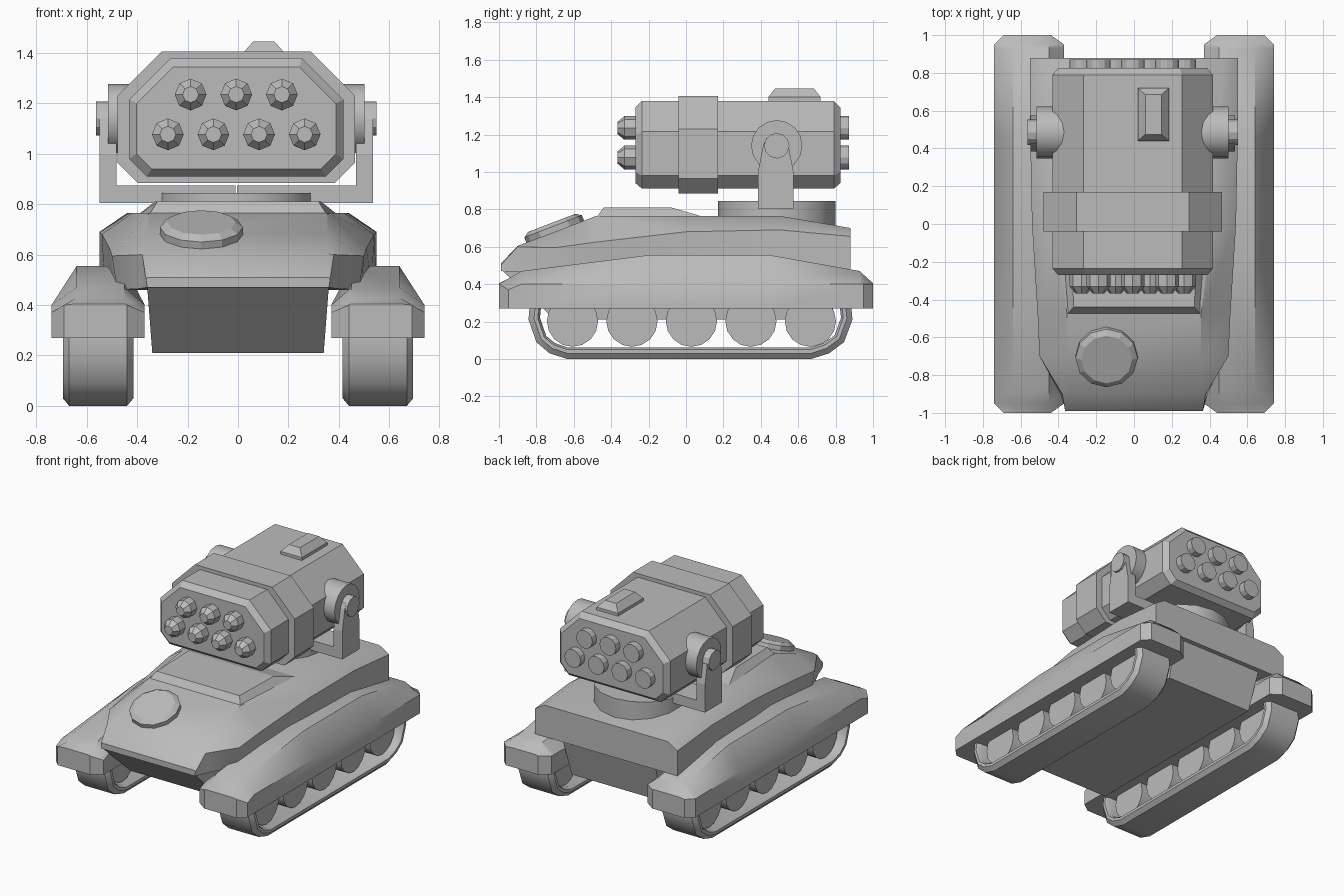
import bpy, bmesh, math
from mathutils import Matrix, Vector

if "Cube" in bpy.data.objects:
    bpy.data.objects.remove(bpy.data.objects["Cube"])

grey = bpy.data.materials.new("plain_grey")
grey.use_nodes = True
GREY = (0.5, 0.5, 0.5, 1)
grey.diffuse_color = GREY
grey.node_tree.nodes["Principled BSDF"].inputs["Base Color"].default_value = GREY
CX = -0.007  # launcher centre line


def finish(name, bm, smooth=False):
    bmesh.ops.recalc_face_normals(bm, faces=bm.faces)
    mesh = bpy.data.meshes.new(name)
    bm.to_mesh(mesh)
    bm.free()
    mesh.materials.append(grey)
    ob = bpy.data.objects.new(name, mesh)
    bpy.context.collection.objects.link(ob)
    if smooth:
        bpy.ops.object.select_all(action='DESELECT')
        ob.select_set(True)
        bpy.context.view_layer.objects.active = ob
        bpy.ops.object.shade_smooth_by_angle(angle=math.radians(35))
    return ob


def loft(name, rings, smooth=False):
    """Skin a list of equal-length closed rings and cap both ends."""
    bm = bmesh.new()
    loops = [[bm.verts.new(p) for p in ring] for ring in rings]
    n = len(loops[0])
    for a, b in zip(loops, loops[1:]):
        for i in range(n):
            j = (i + 1) % n
            bm.faces.new((a[i], a[j], b[j], b[i]))
    bm.faces.new(loops[0])
    bm.faces.new(loops[-1])
    return finish(name, bm, smooth)


def mirrored(half):
    """Complete a ring from its +x half."""
    return half + [(-x, y, z) for x, y, z in reversed(half)]


def turned(name, profile, origin, axis, sides=12, smooth=False):
    """Lathe (distance, radius) pairs along an axis."""
    turn = Vector((0, 0, 1)).rotation_difference(Vector(axis)).to_matrix().to_4x4()
    place = Matrix.Translation(origin) @ turn
    rings = []
    for d, r in profile:
        ring = []
        for i in range(sides):
            a = math.tau * i / sides
            ring.append(place @ Vector((r * math.cos(a), r * math.sin(a), d)))
        rings.append(ring)
    return loft(name, rings, smooth)


def rect(x0, x1, y0, y1, z):
    return [(x0, y0, z), (x1, y0, z), (x1, y1, z), (x0, y1, z)]


# Upper hull: y, then top, shoulder and lower edge as (x, z)
stations = [
    (-0.99, (.36, .51), (.365, .50), (.36, .47)),
    (-0.90, (.355, .605), (.38, .60), (.39, .465)),
    (-0.70, (.355, .68), (.50, .595), (.48, .46)),
    (-0.48, (.355, .765), (.51, .625), (.49, .46)),
    (0.00, (.42, .765), (.54, .68), (.53, .47)),
    (0.50, (.44, .765), (.55, .69), (.55, .48)),
    (0.88, (.475, .70), (.55, .655), (.55, .48)),
]
loft("upper_hull", [mirrored([(x, y, z) for x, z in edges]) for y, *edges in stations], True)

# Lower hull tub with sloped nose and tail
tub = [(-.98, .47), (-.7, .21), (.77, .21), (.85, .49)]
loft("lower_hull", [mirrored([(.36, y, .5 if z > .48 else .475), (.36 if z > .4 else .34, y, z)])
                    for y, z in tub])

# Raised deck plate
loft("deck_plate", [
    [(-.355, -.48, .755), (.355, -.48, .755), (.40, .11, .755), (-.40, .11, .755)],
    [(-.32, -.44, .81), (.32, -.44, .81), (.33, -.08, .81), (-.33, -.08, .81)]])

# Round hatch lying on the sloped nose
slope = math.radians(21)
turned("nose_hatch", [(-.03, .165), (.015, .165), (.035, .135)], (-.145, -.705, .695),
       (0, -math.sin(slope), math.cos(slope)))

# Fenders, tracks and wheels on both sides
fender_line = [(-1, .405, .05), (-.95, .43, 0), (-.88, .47, 0), (-.2, .555, 0),
               (.45, .555, 0), (.93, .47, 0), (.95, .45, 0), (1, .405, .05)]
track_path = [(-.835, .3), (-.842, .21), (-.80, .09), (-.73, .03), (-.635, 0),
              (.67, 0), (.765, .03), (.845, .09), (.89, .21), (.882, .3)]
track_section = [(.435, .062), (.415, .05), (.415, .03), (.44, 0),
                 (.67, 0), (.695, .03), (.695, .05), (.675, .062)]

for side, s in (("left", 1), ("right", -1)):
    rings = []
    for y, top, cut in fender_line:
        xo, xi = .74 - cut, .37 + cut * 1.4
        low = .37 if cut == 0 and y < 0 and top < .44 else .40
        section = [(xo, .27), (xo, low), (.64, top), (.45, top), (xi, low), (xi, .27)]
        rings.append([(s * x, y, z) for x, z in section])
    loft(side + "_fender", rings, True)

    rings = []
    for i, (y, z) in enumerate(track_path):
        before = Vector(track_path[max(i - 1, 0)])
        after = Vector(track_path[min(i + 1, len(track_path) - 1)])
        t = (after - before).normalized()
        rings.append([(s * x, y - t.y * d, z + t.x * d) for x, d in track_section])
    loft(side + "_track", rings, True)

    for i in range(5):
        turned(f"{side}_wheel_{i + 1}", [(-.09, .137), (.09, .137)],
               (s * .555, -.607 + i * .318, .202), (1, 0, 0), 16, True)

    # Launcher cradle: foot, tapered arm, trunnion disc and pin
    def span(a, b):
        return sorted((CX + s * a, CX + s * b))
    loft(side + "_cradle_foot",
         [rect(*span(.003, .542), .385, .575, z) for z in (.805, .875)])
    loft(side + "_cradle_arm",
         [rect(*span(.475, .542), .48 - w, .48 + w, z)
          for z, w in ((.87, .095), (1.0, .095), (1.14, .068), (1.18, .05))])
    turned(side + "_trunnion", [(.3, .137), (.45, .137), (.508, .137)],
           (CX, .485, 1.14), (s, 0, 0), 16, True)
    turned(side + "_pin", [(.45, .068), (.557, .068)], (CX, .485, 1.14), (s, 0, 0))

# Turntable
turned("turntable", [(.70, .315), (.845, .315)], (CX, .485, 0), (0, 0, 1), 16, True)


def pod_ring(y, w, z0, z1, top_cut, low_cut):
    """Wide section with big upper and small lower corner cuts."""
    half = [(w - top_cut, y, z1), (w, y, z1 - top_cut), (w, y, z0 + low_cut), (w - low_cut, y, z0)]
    return [(x + CX, py, z) for x, py, z in mirrored(half)]


# Launcher pod with chamfered ends and a thicker collar
loft("launcher_pod", [
    pod_ring(-.27, .395, .94, 1.345, .145, .06),
    pod_ring(-.235, .425, .91, 1.38, .165, .07),
    pod_ring(.79, .425, .91, 1.38, .165, .07),
    pod_ring(.825, .395, .94, 1.345, .145, .06)])
loft("launcher_collar", [pod_ring(y, .472, .885, 1.405, .175, .08) for y in (-.04, .17)])

# Sight box on the roof
loft("roof_sight", [rect(.02, .185, .44, .72, 1.37), rect(.02, .185, .44, .72, 1.40),
                    rect(.06, .145, .475, .685, 1.445)])

# Rockets at the front with matching tube caps at the back
tubes = [(i * .181 - .181, 1.235) for i in range(3)]
tubes += [(i * .181 - .2715, 1.077) for i in range(4)]
for n, (x, z) in enumerate(tubes, 1):
    turned(f"rocket_{n}", [(0, .063), (.075, .063), (.112, .032)],
           (x + CX, -.255, z), (0, -1, 0), 8)
    turned(f"tube_cap_{n}", [(0, .063), (.062, .063)], (x + CX, .81, z), (0, 1, 0), 12)
